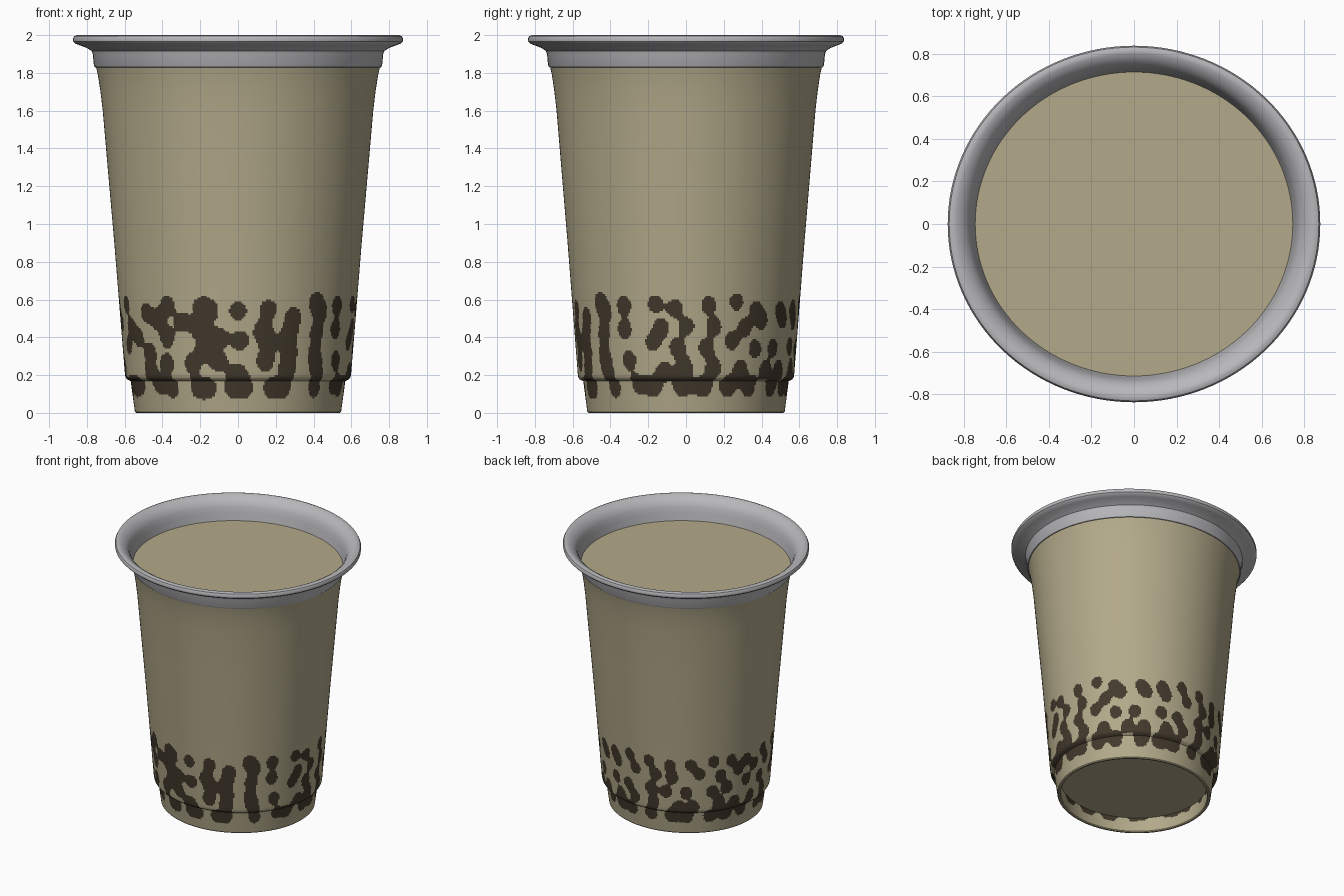
import bpy, bmesh, math, random

if "Cube" in bpy.data.objects:
    bpy.data.objects.remove(bpy.data.objects["Cube"])

random.seed(4)
Y_SQUASH = 0.957          # the cup is slightly oval
SEG = 400


def material(name, rgb):
    m = bpy.data.materials.new(name)
    m.diffuse_color = (*rgb, 1)
    m.use_nodes = True
    m.node_tree.nodes["Principled BSDF"].inputs["Base Color"].default_value = m.diffuse_color
    return m


TEA = material("milk tea tan", (0.45, 0.40, 0.255))
PEARL = material("dark pearl brown", (0.055, 0.041, 0.025))
PLASTIC = material("grey plastic", (0.48, 0.48, 0.50))


def lathe(name, profile, seg, mats, rule=None):
    """Spin an (r, z) profile; rule(phi, z) picks the material of a face."""
    bm = bmesh.new()
    rows = []
    for r, z in profile:
        if r == 0:
            rows.append([bm.verts.new((0, 0, z))] * seg)
        else:
            rows.append([bm.verts.new((r * math.sin(math.tau * j / seg),
                                       -r * Y_SQUASH * math.cos(math.tau * j / seg), z))
                         for j in range(seg)])
    for i in range(len(rows) - 1):
        a, b = rows[i], rows[i + 1]
        flat = profile[i][0] == 0
        zm = (profile[i][1] + profile[i + 1][1]) / 2
        for j in range(seg):
            k = (j + 1) % seg
            f = bm.faces.new(list(dict.fromkeys((a[j], a[k], b[k], b[j]))))
            if rule and not flat:
                f.material_index = rule(math.tau * (j + 0.5) / seg, zm)
    me = bpy.data.meshes.new(name)
    bm.to_mesh(me)
    bm.free()
    for m in mats:
        me.materials.append(m)
    ob = bpy.data.objects.new(name, me)
    bpy.context.collection.objects.link(ob)
    bpy.ops.object.select_all(action='DESELECT')
    ob.select_set(True)
    bpy.context.view_layer.objects.active = ob
    bpy.ops.object.shade_smooth_by_angle(angle=math.radians(35))
    return ob


def refine(profile, z_max, step):
    """Split the low part of a profile into fine rows for the pearl edges."""
    out = [profile[0]]
    for (r0, z0), (r1, z1) in zip(profile, profile[1:]):
        stops = [z1]
        if min(z0, z1) < z_max and r0 > 0:
            n = max(1, round(abs(min(z1, z_max) - z0) / step))
            stops = [z0 + (min(z1, z_max) - z0) * i / n for i in range(1, n + 1)]
            if z1 > z_max:
                stops.append(z1)
        for z in stops:
            t = (z - z0) / (z1 - z0) if z1 != z0 else 1
            out.append((r0 + (r1 - r0) * t, z))
    return out


# Pearls at the front (x, z), where they crowd together
front = [(-.48, .53), (-.37, .57), (-.19, .56), (-.15, .54), (0, .54), (.16, .55),
         (.29, .51), (.41, .59), (.43, .53), (.52, .57),
         (-.52, .40), (-.42, .49), (-.29, .48), (-.20, .44), (-.37, .40), (-.46, .32),
         (-.10, .40), (.01, .38), (.13, .44), (.16, .37), (.27, .42), (.41, .42), (.51, .44),
         (-.18, .33), (-.24, .26), (-.46, .22), (-.37, .26), (-.10, .27), (0, .21),
         (.14, .27), (.27, .32), (.26, .23), (.40, .31), (.41, .23), (.51, .28),
         (-.43, .15), (-.36, .13), (-.22, .13), (-.16, .13), (-.03, .13), (.04, .13),
         (.18, .13), (.25, .13), (.42, .13), (.52, .15), (-.53, .15)]
pearls = [(math.asin(max(-1, min(1, x / (0.575 + 0.08 * z)))), z, 0.043) for x, z in front]

# Looser staggered rows around the sides and back
ROW = 25
for n, (z, r) in enumerate([(.14, .050), (.245, .039), (.36, .041), (.47, .040), (.57, .039)]):
    for i in range(ROW):
        phi = math.tau * (i + 0.35 * (n % 2)) / ROW + random.uniform(-.04, .04)
        phi = (phi + math.pi) % math.tau - math.pi
        if abs(phi) > math.radians(66):
            pearls.append((phi, z + random.uniform(-.022, .022) * (n > 0), r))


def pearl_rule(phi, z):
    """Sum of soft blobs, so that close pearls melt together."""
    if z > 0.67 or z < 0.03:
        return 0
    total = 0
    for p, pz, r in pearls:
        dz = (z - pz) * 0.88
        if abs(dz) < 0.13:
            d = ((phi - p + math.pi) % math.tau - math.pi) * 0.6
            if abs(d) < 0.13:
                total += 2 ** (-(d * d + dz * dz) / (r * r))
    return 1 if total > 0.5 else 0


# Cup wall with stepped foot and hollow underside
body = [(0, .115), (.527, .115), (.522, .006), (.528, 0), (.54, 0), (.546, .006),
        (.568, .168), (.588, .178), (.596, .19), (.599, .21),
        (.655, .9), (.69, 1.3), (.716, 1.6), (.728, 1.7), (.742, 1.79), (.752, 1.832)]
lathe("cup_body", refine(body, 0.67, 0.01), SEG, [TEA, PEARL], pearl_rule)

# Drink surface
lathe("drink_surface", [(.752, 1.832), (0, 1.832)], 128, [TEA])

# Plastic collar and rolled lip
rim = [(.745, 1.828), (.757, 1.83), (.763, 1.84), (.769, 1.90), (.775, 1.916), (.80, 1.932),
       (.84, 1.947), (.862, 1.955), (.873, 1.966), (.875, 1.98), (.868, 1.994), (.852, 2.0),
       (.835, 1.997), (.81, 1.984), (.785, 1.962), (.768, 1.93), (.758, 1.89), (.745, 1.828)]
lathe("cup_rim", rim, 128, [PLASTIC])
